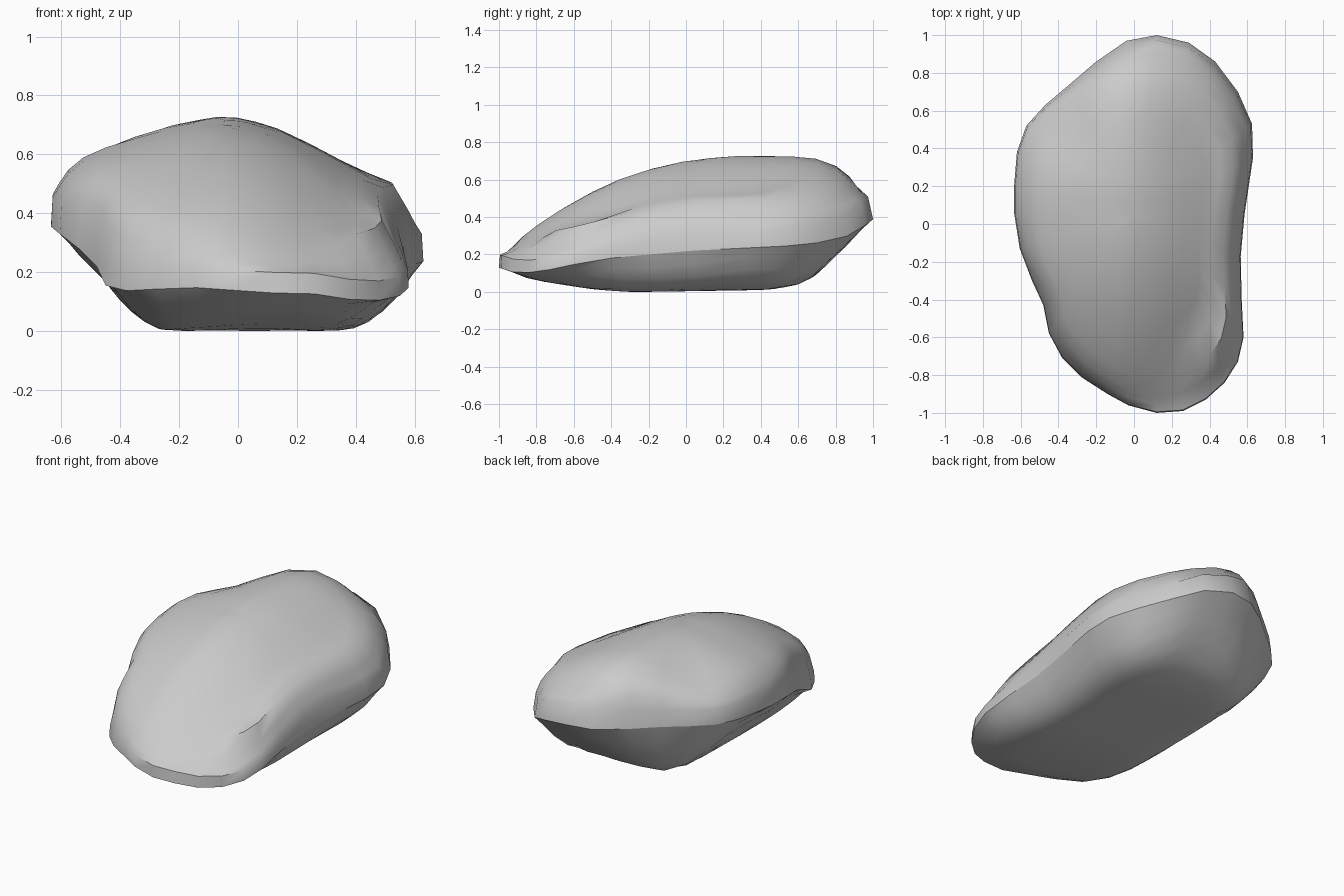
import bpy, bmesh

if "Cube" in bpy.data.objects:
    bpy.data.objects.remove(bpy.data.objects["Cube"])

# Plan outline, counterclockwise from the front tip
OUT = [(.12, -1), (.26, -.99), (.38, -.93), (.48, -.84), (.55, -.73), (.58, -.6), (.57, -.4),
       (.565, -.17), (.585, .05), (.63, .35), (.625, .53), (.55, .7), (.43, .86), (.29, .96),
       (.12, 1), (-.04, .97), (-.2, .86), (-.34, .74), (-.47, .63), (-.57, .52), (-.62, .38),
       (-.635, .2), (-.635, .06), (-.605, -.13), (-.54, -.3), (-.48, -.43), (-.45, -.58),
       (-.38, -.71), (-.28, -.81), (-.14, -.9), (-.03, -.96)]
# Upper and lower silhouettes along y and x
TOP_Y = [(-1, .2), (-.9, .29), (-.73, .41), (-.52, .53), (-.3, .63), (-.07, .692), (.2, .727),
         (.45, .732), (.67, .73), (.83, .675), (.97, .54), (1, .49)]
TOP_X = [(-.64, .48), (-.57, .58), (-.46, .63), (-.2, .71), (-.04, .732), (.12, .695),
         (.28, .615), (.45, .52), (.57, .43), (.63, .32)]
LOW_Y = [(-1, .13), (-.85, .07), (-.5, .015), (-.3, 0), (.45, .012), (.63, .045), (.72, .11),
         (.8, .2), (.9, .28), (1, .39)]
LOW_X = [(-.63, .36), (-.54, .25), (-.46, .19), (-.4, .1), (-.33, .04), (-.27, .005),
         (.38, .005), (.44, .03), (.52, .08), (.58, .15), (.63, .24)]
# Rim heights along y
RIM_RIGHT = [(-1, .13), (-.92, .105), (-.8, .105), (-.6, .148), (-.4, .182), (0, .22), (.6, .25),
             (.75, .27), (.9, .31), (1, .39)]
RIM_LEFT = [(-1, .135), (-.9, .148), (-.7, .137), (-.55, .16), (-.43, .22), (-.3, .28),
            (-.13, .33), (.1, .36), (.4, .385), (.7, .4), (1, .39)]
BAND = [(-1, .07), (-.6, .06), (0, .1), (.6, .09), (1, .12)]
INSET = [(-.6, .995), (.5, .99), (1, .972)]


def interp(table, t):
    if t <= table[0][0]:
        return table[0][1]
    for (a, va), (b, vb) in zip(table, table[1:]):
        if t <= b:
            return va + (vb - va) * (t - a) / (b - a)
    return table[-1][1]


def soft(table, t, r=.04):
    return (interp(table, t - r) + 2 * interp(table, t) + interp(table, t + r)) / 4


def ramp(t):
    t = min(1, max(0, t))
    return t * t * (3 - 2 * t)


def top_z(x, y):
    # the back left corner falls away
    sag = .08 * ramp((-x - .05) / .4) * ramp((y - .2) / .4)
    return soft(TOP_Y, y) + soft(TOP_X, x) - .728 - sag


def low_z(x, y):
    return max(0, soft(LOW_Y, y, .03) + soft(LOW_X, x, .03) - .005)


def rim_z(x, y):
    return interp(RIM_RIGHT if x > .1 else RIM_LEFT, y)


CX, CY = .02, .05
bm = bmesh.new()


def ring(s, height, inset=False):
    verts = []
    for ox, oy in OUT:
        k = s * interp(INSET, oy) if inset else s
        x, y = CX + (ox - CX) * k, CY + (oy - CY) * k
        verts.append(bm.verts.new((x, y, height(ox, oy, x, y, s))))
    return verts


def under(w):
    return lambda ox, oy, x, y, s: min(rim_z(ox, oy),
                                       low_z(x, y) * (1 - w) + rim_z(ox, oy) * w)


def crown(w):
    def h(ox, oy, x, y, s):
        r = rim_z(ox, oy) + interp(BAND, oy)
        # always climb inwards from the rim, steeper on the right
        climb = .5 + .6 * ramp((ox - .3) / .2)
        t = max(r + climb * (1 - s), top_z(x, y)) if s > .8 else top_z(x, y)
        return t * (1 - w) + r * w
    return h


# Rings from the underside, over the rim band, to the crown
rings = [ring(s, under(w)) for s, w in
         [(.12, 0), (.3, 0), (.45, 0), (.58, 0), (.68, 0), (.77, 0), (.86, .05), (.94, .3), (1, 1)]]
rings += [ring(s, crown(w), True) for s, w in
          [(1, 1), (.965, .33), (.92, .1), (.84, .02), (.72, 0), (.58, 0), (.43, 0), (.27, 0), (.12, 0)]]
n = len(OUT)
for lo, hi in zip(rings, rings[1:]):
    for i in range(n):
        j = (i + 1) % n
        bm.faces.new((lo[i], lo[j], hi[j], hi[i]))
for loop, z in ((rings[0], low_z(CX, CY)), (rings[-1], top_z(CX, CY))):
    c = bm.verts.new((CX, CY, z))
    for i in range(n):
        bm.faces.new((loop[i], loop[(i + 1) % n], c))
# Relax crown and underside, keeping the rim crisp
fixed = set(rings[8] + rings[9])
bmesh.ops.smooth_vert(bm, verts=[v for v in bm.verts if v not in fixed], factor=.3,
                      use_axis_z=True)
bmesh.ops.recalc_face_normals(bm, faces=bm.faces)
zmin = min(v.co.z for v in bm.verts)
bmesh.ops.translate(bm, verts=bm.verts, vec=(0, 0, -zmin))

mesh = bpy.data.meshes.new("rock")
bm.verts.index_update()
rim = {v.index for v in rings[8]}
bm.to_mesh(mesh)
bm.free()
rock = bpy.data.objects.new("rock", mesh)
bpy.context.collection.objects.link(rock)
bpy.context.view_layer.objects.active = rock
rock.select_set(True)
bpy.ops.object.shade_smooth_by_angle(angle=.75)
# Sharp lower rim all the way round
for e in mesh.edges:
    if e.vertices[0] in rim and e.vertices[1] in rim:
        e.use_edge_sharp = True
